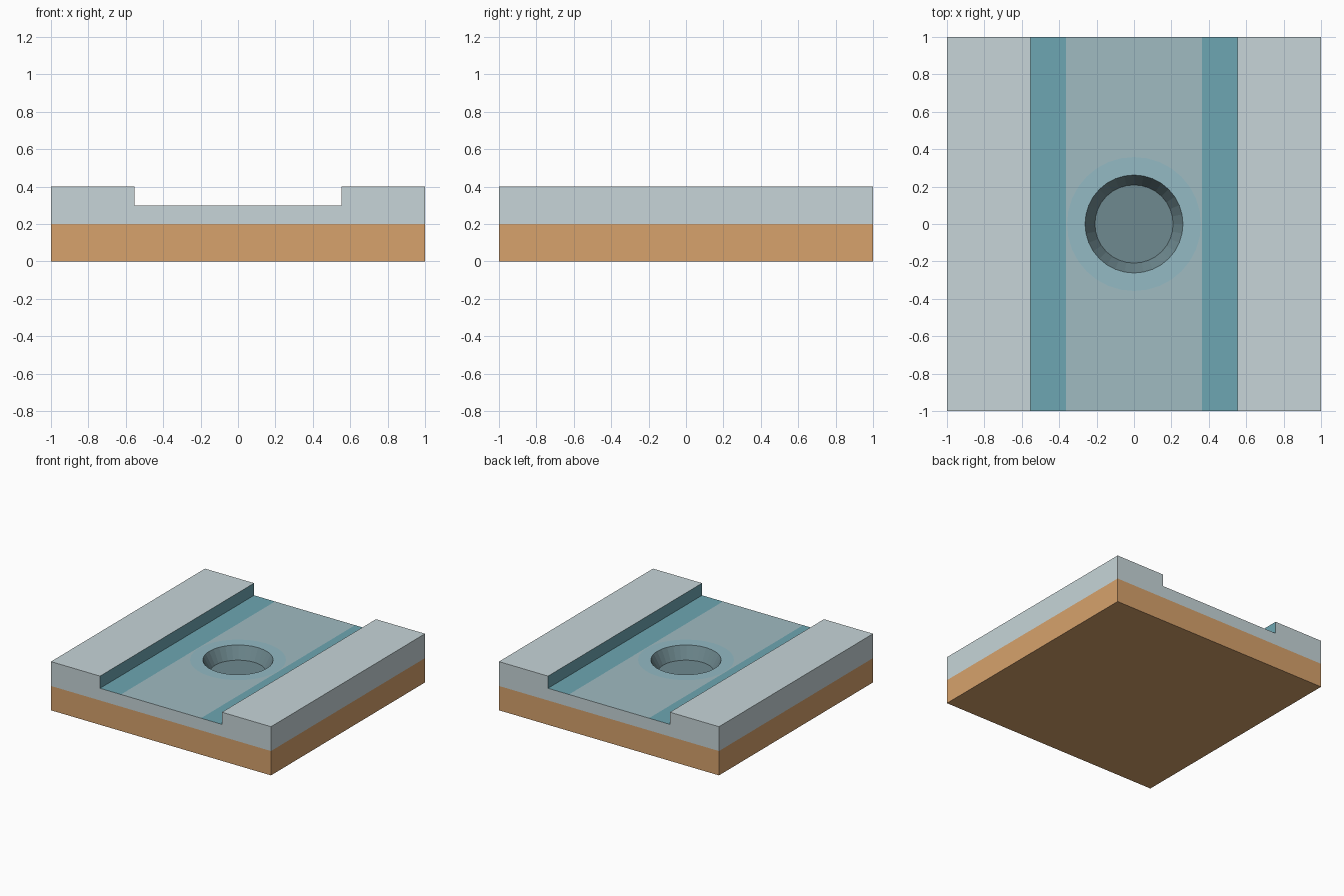
import bpy, bmesh
from math import cos, sin, tau

if "Cube" in bpy.data.objects:
    bpy.data.objects.remove(bpy.data.objects["Cube"])


def material(name, rgb):
    # 8-bit display colour to linear
    m = bpy.data.materials.new(name)
    m.diffuse_color = [((c / 255 + 0.055) / 1.055) ** 2.4 for c in rgb] + [1]
    m.use_nodes = True
    m.node_tree.nodes["Principled BSDF"].inputs["Base Color"].default_value = m.diffuse_color
    return m


def make_object(name, bm, mats):
    bmesh.ops.remove_doubles(bm, verts=bm.verts, dist=1e-5)
    bmesh.ops.recalc_face_normals(bm, faces=bm.faces)
    mesh = bpy.data.meshes.new(name)
    bm.to_mesh(mesh)
    bm.free()
    for m in mats:
        mesh.materials.append(m)
    ob = bpy.data.objects.new(name, mesh)
    bpy.context.collection.objects.link(ob)
    return ob


def ring(bm, r, z, n=32):
    return [bm.verts.new((r * cos(tau * i / n), r * sin(tau * i / n), z)) for i in range(n)]


def bridge(bm, a, b, mat):
    for i in range(len(a)):
        j = (i + 1) % len(a)
        bm.faces.new((a[i], a[j], b[j], b[i])).material_index = mat


earth = material("earth", (215, 162, 108))
stone = material("stone", (199, 213, 216))
edge = material("channel_edge", (109, 166, 178))
bed = material("channel_bed", (160, 187, 193))
halo = material("halo", (147, 186, 196))
pit = material("pit", (111, 138, 144))

# Lower slab, open where it joins the upper slab
bm = bmesh.new()
bmesh.ops.create_cube(bm, size=2)
for v in bm.verts:
    v.co.z = 0.2 if v.co.z > 0 else 0
bmesh.ops.delete(bm, geom=[f for f in bm.faces if f.calc_center_median().z > 0.19], context='FACES_ONLY')
make_object("lower_slab", bm, [earth])

# Upper slab: channel profile swept front to back, walls and floor strips tinted
bm = bmesh.new()
half = [(1, 0.2), (1, 0.4), (0.554, 0.4), (0.554, 0.3), (0.364, 0.3)]
profile = half + [(-x, z) for x, z in reversed(half)]
front, back = ([bm.verts.new((x, y, z)) for x, z in profile] for y in (-1, 1))
zones = [0, 0, 1, 1, None, 1, 1, 0, 0]
for i, zone in enumerate(zones):
    if zone is not None:
        bm.faces.new((front[i], front[i + 1], back[i + 1], back[i])).material_index = zone
bm.faces.new(front)
bm.faces.new(back)

# Channel bed with a round opening
outer = ring(bm, 0.358, 0.3)
rect = [front[4], front[5], back[5], back[4]]
edges = []
for loop in (rect, outer):
    for i, v in enumerate(loop):
        w = loop[(i + 1) % len(loop)]
        edges.append(bm.edges.get((v, w)) or bm.edges.new((v, w)))
filled = bmesh.ops.triangle_fill(bm, use_beauty=True, edges=edges, normal=(0, 0, 1))
for f in filled["geom"]:
    if isinstance(f, bmesh.types.BMFace):
        f.material_index = 2

# Flat halo, tapered pit wall and pit floor
rim, bottom = ring(bm, 0.262, 0.3), ring(bm, 0.209, 0.2)
bridge(bm, outer, rim, 3)
bridge(bm, rim, bottom, 4)
bm.faces.new(bottom).material_index = 4
make_object("channel_slab", bm, [stone, edge, bed, halo, pit])
